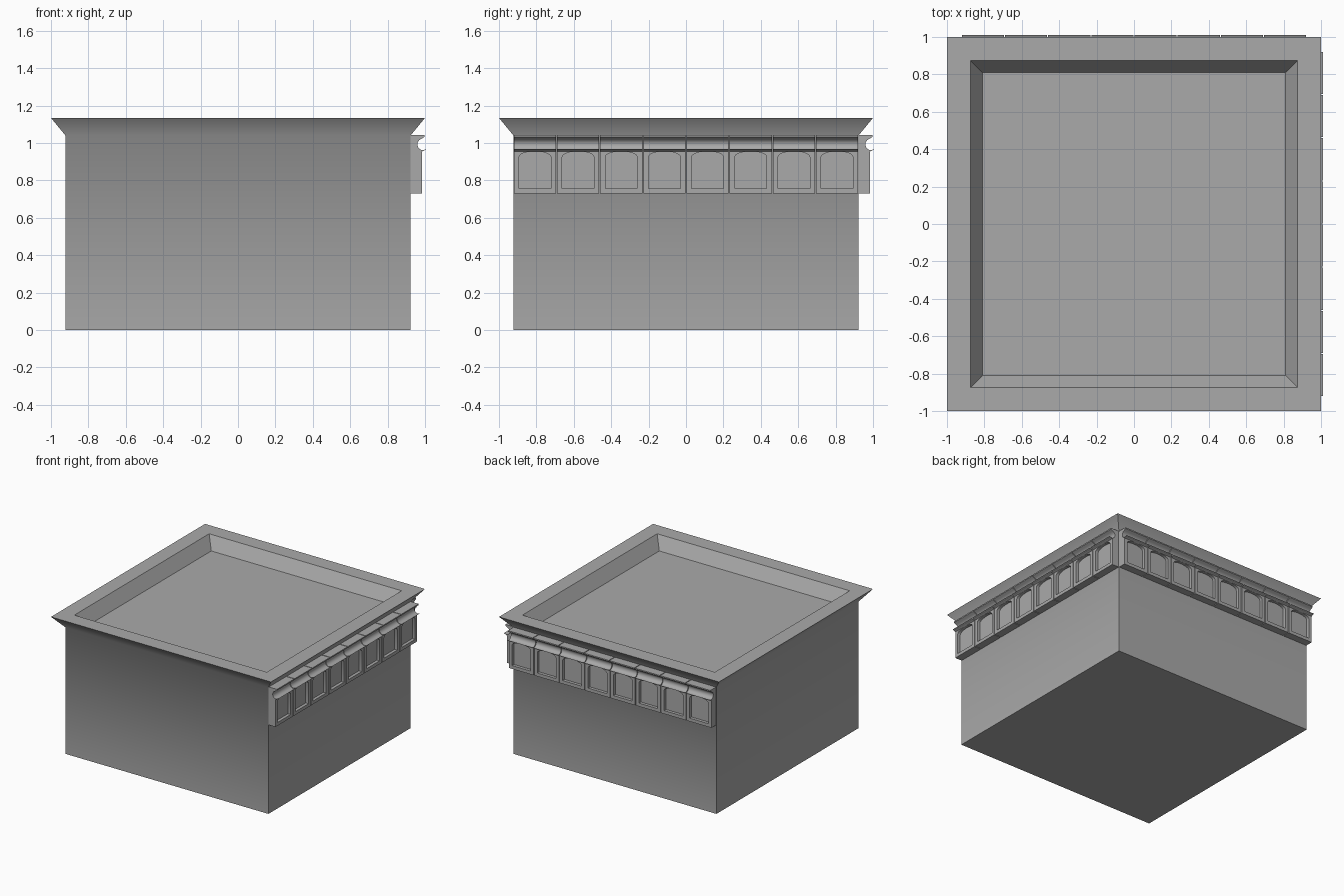
import bpy, bmesh, math
from mathutils import Matrix

cube = bpy.data.objects.get("Cube")
if cube:
    bpy.data.objects.remove(cube, do_unlink=True)

stone = bpy.data.materials.new("grey stone")
stone.use_nodes = True
GREY = (0.4, 0.4, 0.4, 1)
stone.diffuse_color = GREY
stone.node_tree.nodes["Principled BSDF"].inputs["Base Color"].default_value = GREY

HALF, PANELS = 0.923, 8
STEP = 2 * HALF / PANELS


def make_object(name, bm):
    bmesh.ops.recalc_face_normals(bm, faces=bm.faces)
    mesh = bpy.data.meshes.new(name)
    bm.to_mesh(mesh)
    bm.free()
    mesh.materials.append(stone)
    obj = bpy.data.objects.new(name, mesh)
    bpy.context.collection.objects.link(obj)
    return obj


def prism(name, outline, offset):
    """Closed outline extruded along an offset vector."""
    bm = bmesh.new()
    face = bm.faces.new([bm.verts.new(p) for p in outline])
    moved = bmesh.ops.extrude_face_region(bm, geom=[face])["geom"]
    bmesh.ops.translate(bm, vec=offset,
                        verts=[v for v in moved if isinstance(v, bmesh.types.BMVert)])
    return make_object(name, bm)


def smooth(obj, degrees):
    bpy.ops.object.select_all(action="DESELECT")
    obj.select_set(True)
    bpy.context.view_layer.objects.active = obj
    bpy.ops.object.shade_smooth_by_angle(angle=math.radians(degrees))


# Building block: walls, flared cornice, flat rim and sunken roof
bm = bmesh.new()
rings = []
for half, z in [(HALF, 0), (HALF, 1.04), (1, 1.134), (0.875, 1.134), (0.81, 1.035)]:
    rings.append([bm.verts.new((sx * half, sy * half, z))
                  for sx, sy in [(-1, -1), (1, -1), (1, 1), (-1, 1)]])
for low, high in zip(rings, rings[1:]):
    for i in range(4):
        j = (i + 1) % 4
        bm.faces.new((low[i], low[j], high[j], high[i]))
bm.faces.new(rings[0])
bm.faces.new(rings[-1])
smooth(make_object("building_block", bm), 45)

# Panel profile: flat face, hollow cove, projecting lip
profile = [(0.9, 0.73), (0.985, 0.73), (0.985, 0.955)]
for i in range(9):
    a = math.radians(-50 - 200 * i / 8)
    profile.append((0.991 + 0.032 * math.cos(a), 0.992 + 0.032 * math.sin(a)))
profile += [(0.998, 1.032), (0.998, 1.042), (0.9, 1.042)]
gap = 0.003
panel = prism("frieze_panel_right", [(x, -HALF + gap, z) for x, z in profile],
              (0, STEP - 2 * gap, 0))

# Arched recess cut into the panel
mid, wide = -HALF + STEP / 2, 0.085
arch = [(-wide, 0.757), (wide, 0.757)]
arch += [(wide * math.cos(math.pi * i / 10),
          0.925 + 0.03 * math.sin(math.pi * i / 10)) for i in range(11)]
cutter = prism("recess_cutter", [(0.96, mid + y, z) for y, z in arch], (0.1, 0, 0))
cutter.hide_render = True
cut = panel.modifiers.new("recess", "BOOLEAN")
cut.object = cutter
row = panel.modifiers.new("row", "ARRAY")
row.count = PANELS
row.use_relative_offset = False
row.use_constant_offset = True
row.constant_offset_displace = (0, STEP, 0)
bpy.context.view_layer.objects.active = panel
for name in ("recess", "row"):
    bpy.ops.object.modifier_apply(modifier=name)
bpy.data.objects.remove(cutter, do_unlink=True)
smooth(panel, 35)

# Same row of panels turned onto the back wall
back = panel.copy()
back.data = panel.data.copy()
back.name = "frieze_panel_back"
back.data.transform(Matrix.Rotation(math.pi / 2, 4, "Z"))
bpy.context.collection.objects.link(back)
